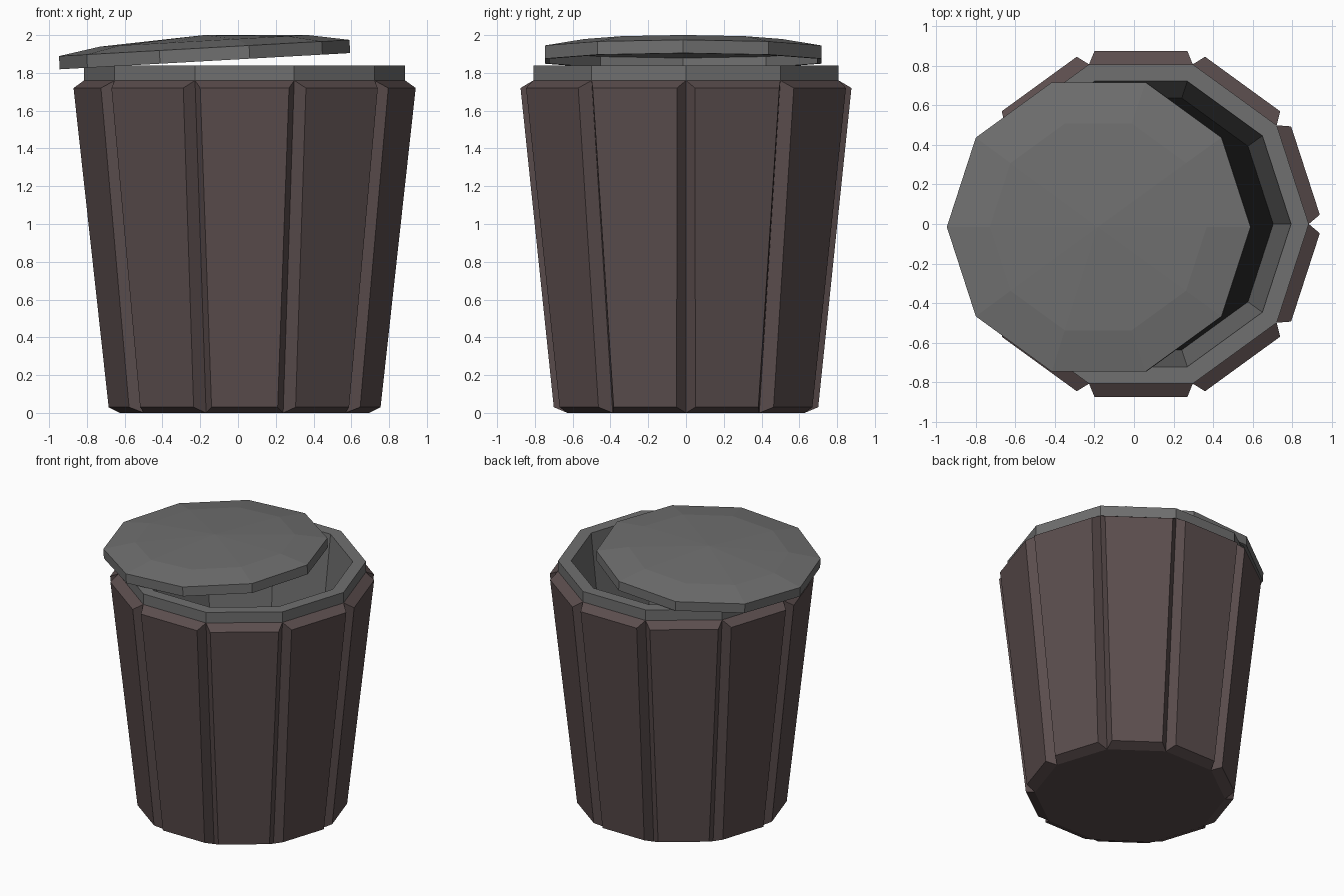
import bpy, math
from mathutils import Matrix

if "Cube" in bpy.data.objects:
    bpy.data.objects.remove(bpy.data.objects["Cube"])

N = 10
CX = 0.035  # can axis


def material(name, rgb):
    m = bpy.data.materials.new(name)
    m.diffuse_color = (*rgb, 1)
    m.use_nodes = True
    m.node_tree.nodes["Principled BSDF"].inputs["Base Color"].default_value = m.diffuse_color
    return m


def add_object(name, verts, faces, mat):
    me = bpy.data.meshes.new(name)
    me.from_pydata(verts, [], faces)
    me.update()
    me.materials.append(mat)
    ob = bpy.data.objects.new(name, me)
    bpy.context.collection.objects.link(ob)
    return ob


def lathe(name, profile, mat):
    """Spin (radius, z) points into a ten-sided shell; radius 0 makes a pole."""
    verts, faces, rings = [], [], []
    for r, z in profile:
        start = len(verts)
        n = 1 if r == 0 else N
        verts += [(r * math.cos(2 * math.pi * i / N), r * math.sin(2 * math.pi * i / N), z)
                  for i in range(n)]
        rings.append([start + i % n for i in range(N)])
    for a, b in zip(rings, rings[1:]):
        for i in range(N):
            j = (i + 1) % N
            faces.append(list(dict.fromkeys((a[i], a[j], b[j], b[i]))))
    return add_object(name, verts, faces, mat)


brown = material("dark_brown", (0.105, 0.075, 0.075))
grey = material("dark_grey", (0.16, 0.16, 0.16))
black = material("black", (0.005, 0.005, 0.005))

# Body: raised bevelled panel on each side, grooves meeting at the corners
R0, R1, ZT = 0.66, 0.85, 1.76
A = math.cos(math.pi / N)
H = math.sin(math.pi / N)
verts, faces = [], []
for k in range(N):
    rot = Matrix.Rotation(2 * math.pi * (k + 0.5) / N, 3, 'Z')
    b = len(verts)
    panel = [(R0 * A, -R0 * H, 0), (R0 * A, R0 * H, 0), (R1 * A, R1 * H, ZT), (R1 * A, -R1 * H, ZT),
             (0.70, -0.175, 0.03), (0.70, 0.175, 0.03), (0.876, 0.235, 1.72), (0.876, -0.235, 1.72)]
    verts += [rot @ Matrix.Translation(p).translation for p in panel]
    faces.append([b + 4, b + 5, b + 6, b + 7])
    for i in range(4):
        j = (i + 1) % 4
        faces.append([b + i, b + j, b + 4 + j, b + 4 + i])
faces.append([8 * k for k in reversed(range(N))])
body = add_object("can_body", verts, faces, brown)
body.location.x = CX

# Rim running down into the inner liner
rim = lathe("rim_and_liner", [(R1, ZT), (R1, 1.84), (0.76, 1.84), (0.67, 1.0)], grey)
rim.location.x = CX

# Dark floor inside the can
floor = lathe("inner_floor", [(0.67, 1.0), (0, 1.0)], black)
floor.location.x = CX

# Lid: shallow domed hollow cap, slid aside and tilted
lid = lathe("lid", [(0, 0.118), (0.53, 0.093), (0.745, 0.058), (0.745, 0), (0.77, 0),
                    (0.77, 0.07), (0.55, 0.108), (0, 0.138)], grey)
lid.location = (-0.175, -0.015, 1.862)
lid.rotation_euler.y = -math.radians(3.2)
